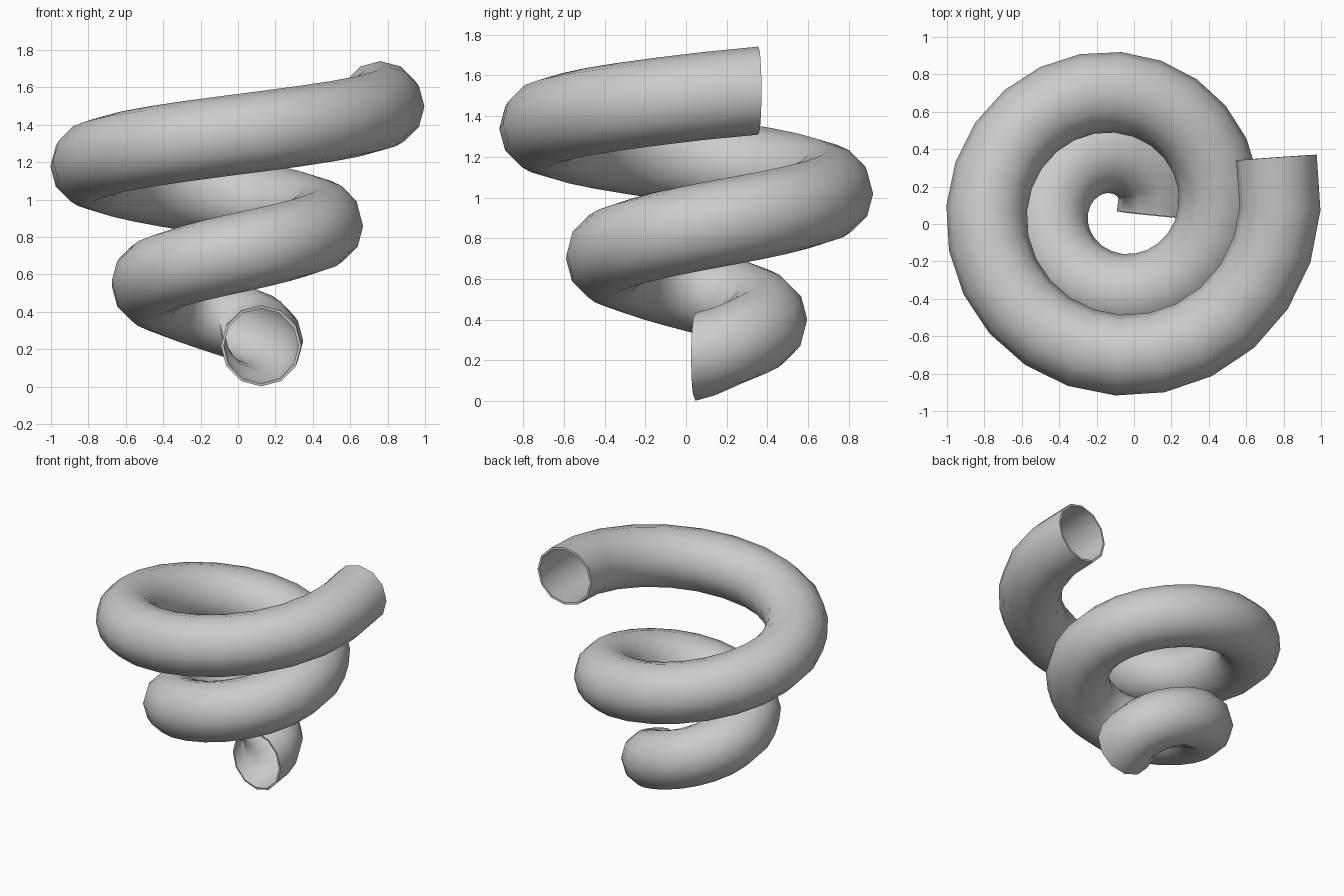
import bpy
from math import sin, cos, pi, radians
from mathutils import Vector

if "Cube" in bpy.data.objects:
    bpy.data.objects.remove(bpy.data.objects["Cube"])

TUBE_R, SIDES, STEPS = 0.216, 12, 49          # 15 degree steps, just over two turns
CENTRE = Vector((-0.085, 0.083, 0))
R0, GROWTH = 0.212, 0.327                     # spiral start radius, growth per turn
Z0, Z1 = 0.218, 1.525


# conical spiral centre line
path = []
for i in range(STEPS + 1):
    a = radians(15 * i)
    r = R0 + GROWTH * i / 24
    path.append(CENTRE + Vector((r * cos(a), r * sin(a), Z0 + (Z1 - Z0) * i / STEPS)))


# push both mouths a little outward along their end segments
def extend(end, inner, dist):
    d = end - inner
    d.z = 0
    return end + d.normalized() * dist


path[0] = extend(path[0], path[1], 0.037)
path[-1] = extend(path[-1], path[-2], 0.045)

# upright round sections swept along the path
verts, faces = [], []
for i, p in enumerate(path):
    t = path[min(i + 1, STEPS)] - path[max(i - 1, 0)]
    out = Vector((t.y, -t.x, 0)).normalized()
    for j in range(SIDES):
        b = 2 * pi * j / SIDES
        verts.append(p + TUBE_R * (out * cos(b) + Vector((0, 0, sin(b)))))
for i in range(STEPS):
    for j in range(SIDES):
        k = (j + 1) % SIDES
        a, b = i * SIDES, (i + 1) * SIDES
        faces.append((a + j, b + j, b + k, a + k))

mesh = bpy.data.meshes.new("spiral_tube")
mesh.from_pydata(verts, [], faces)
tube = bpy.data.objects.new("spiral_tube", mesh)
bpy.context.collection.objects.link(tube)

# thin wall with open ends
wall = tube.modifiers.new("wall", 'SOLIDIFY')
wall.thickness = 0.015
wall.offset = -1
bpy.context.view_layer.objects.active = tube
tube.select_set(True)
bpy.ops.object.modifier_apply(modifier="wall")
bpy.ops.object.shade_smooth_by_angle(angle=radians(50))
